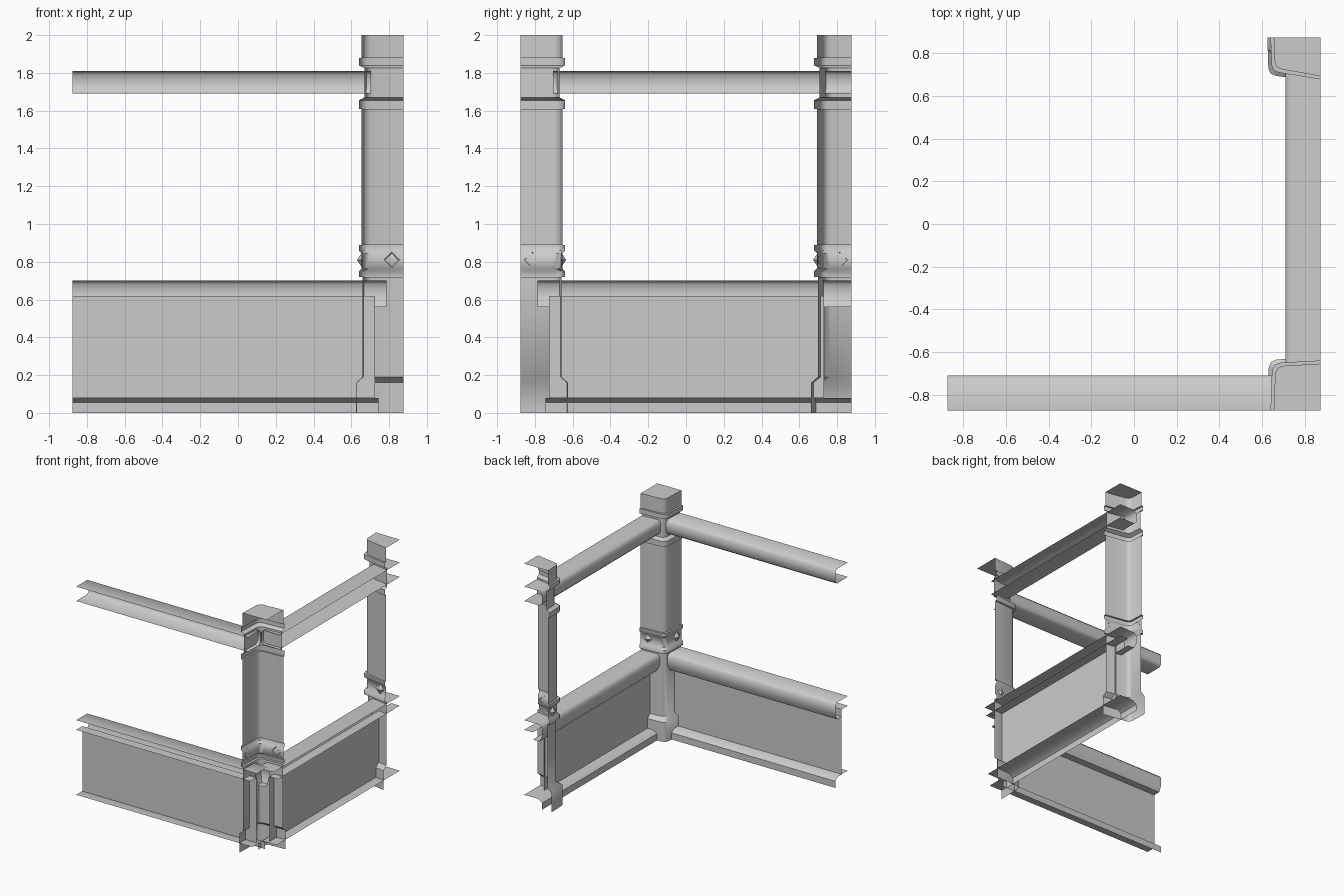
import bpy, bmesh
from mathutils import Vector

if "Cube" in bpy.data.objects:
    bpy.data.objects.remove(bpy.data.objects["Cube"])

E = 0.875  # tile edge; both rail centre planes and post axes lie on it


def finish(name, bm, facing, smooth=50):
    """Make an object whose open shell faces the given direction."""
    bmesh.ops.recalc_face_normals(bm, faces=bm.faces)
    total = sum((f.normal * f.calc_area() for f in bm.faces), Vector())
    if total.dot(Vector(facing)) < 0:
        bmesh.ops.reverse_faces(bm, faces=bm.faces)
    me = bpy.data.meshes.new(name)
    bm.to_mesh(me)
    bm.free()
    ob = bpy.data.objects.new(name, me)
    bpy.context.collection.objects.link(ob)
    bpy.ops.object.select_all(action='DESELECT')
    ob.select_set(True)
    bpy.context.view_layer.objects.active = ob
    bpy.ops.object.shade_smooth_by_angle(angle=smooth * 3.14159 / 180)
    return ob


def skin(bm, rows):
    for a, b in zip(rows, rows[1:]):
        for i in range(len(a) - 1):
            bm.faces.new((a[i], a[i + 1], b[i + 1], b[i]))


def rail(name, profile, end, side):
    """Sweep a (depth, z) profile along the front or the right edge."""
    bm = bmesh.new()
    rows = []
    for s in (-E, end):
        rows.append([bm.verts.new((E - d, -s, z) if side else (s, d - E, z))
                     for d, z in profile])
    skin(bm, rows)
    return finish(name, bm, (-1, 1, 0))


# Rails and panels: the same parts on the front and on the right side
top_rail = [(0, 1.81), (.145, 1.81), (.165, 1.79), (.165, 1.71), (.145, 1.69), (0, 1.69)]
mid_rail = [(0, .70), (.145, .70), (.165, .68), (.165, .61), (.14, .56), (.08, .56)]
ledge = [(0, .62), (.08, .62)]
panel = [(.08, .08), (.08, .62)]
foot_rail = [(0, .08), (.13, .08), (.165, .055), (.165, 0)]
for side, tag in ((False, "front"), (True, "side")):
    rail(tag + "_top_rail", top_rail, .705, side)
    rail(tag + "_middle_rail", mid_rail, .785, side)
    rail(tag + "_panel_ledge", ledge, .725, side)
    # the side panel stops inside the far post
    p = rail(tag + "_panel", panel, .725, side)
    if side:
        for v in p.data.vertices:
            v.co.y = min(v.co.y, .73)
    rail(tag + "_foot_rail", foot_rail, .745, side)

# Post outline up the height: (z, outward offset), with foot and bands
levels = [(0, .03), (.16, .03), (.19, -.005), (.72, -.005),
          (.72, .015), (.75, .015), (.765, 0), (.845, 0), (.86, .015), (.89, .015),
          (.89, 0), (1.61, 0), (1.61, .015), (1.655, .015), (1.67, -.015),
          (1.825, -.015), (1.84, .015), (1.88, .015), (1.88, 0), (2, 0)]


def post(name, section, y0, sy):
    """Quarter post shell around the axis (E, y0) with a flat cap."""
    def pos(u, v, z):
        return (E - u, y0 + sy * v, z)
    bm = bmesh.new()
    rows = []
    for z, o in levels:
        rows.append([bm.verts.new(pos(u + o * (u > 0), v + o * (v > 0), z))
                     for u, v in section])
    skin(bm, rows)
    axis = bm.verts.new(pos(0, 0, 2))
    bm.faces.new(rows[-1] + [axis])
    finish(name, bm, (-1, sy, 0))

    # Diamond studs on both post faces
    r, h, z = .042, .028, .81
    wu = section[0][0] - .003
    wv = section[-1][1] - .008
    for tag, f in (("left", lambda a, out: (wu + out, .06 + a)),
                   ("inner", lambda a, out: (.06 + a, wv + out))):
        bm = bmesh.new()
        ring = [bm.verts.new(pos(*f(a, 0), z + b))
                for a, b in ((r, 0), (0, r), (-r, 0), (0, -r))]
        tip = bm.verts.new(pos(*f(0, h), z))
        for i in range(4):
            bm.faces.new((ring[i], ring[(i + 1) % 4], tip))
        finish(f"{name}_{tag}_stud", bm, (-1, sy, 0), 20)


post("corner_post", [(.22, 0), (.213, .175), (.20, .20), (.175, .21), (0, .22)], -E, 1)
post("end_post", [(.22, 0), (.215, .115), (.205, .14), (.18, .15), (0, .182)], E, -1)
